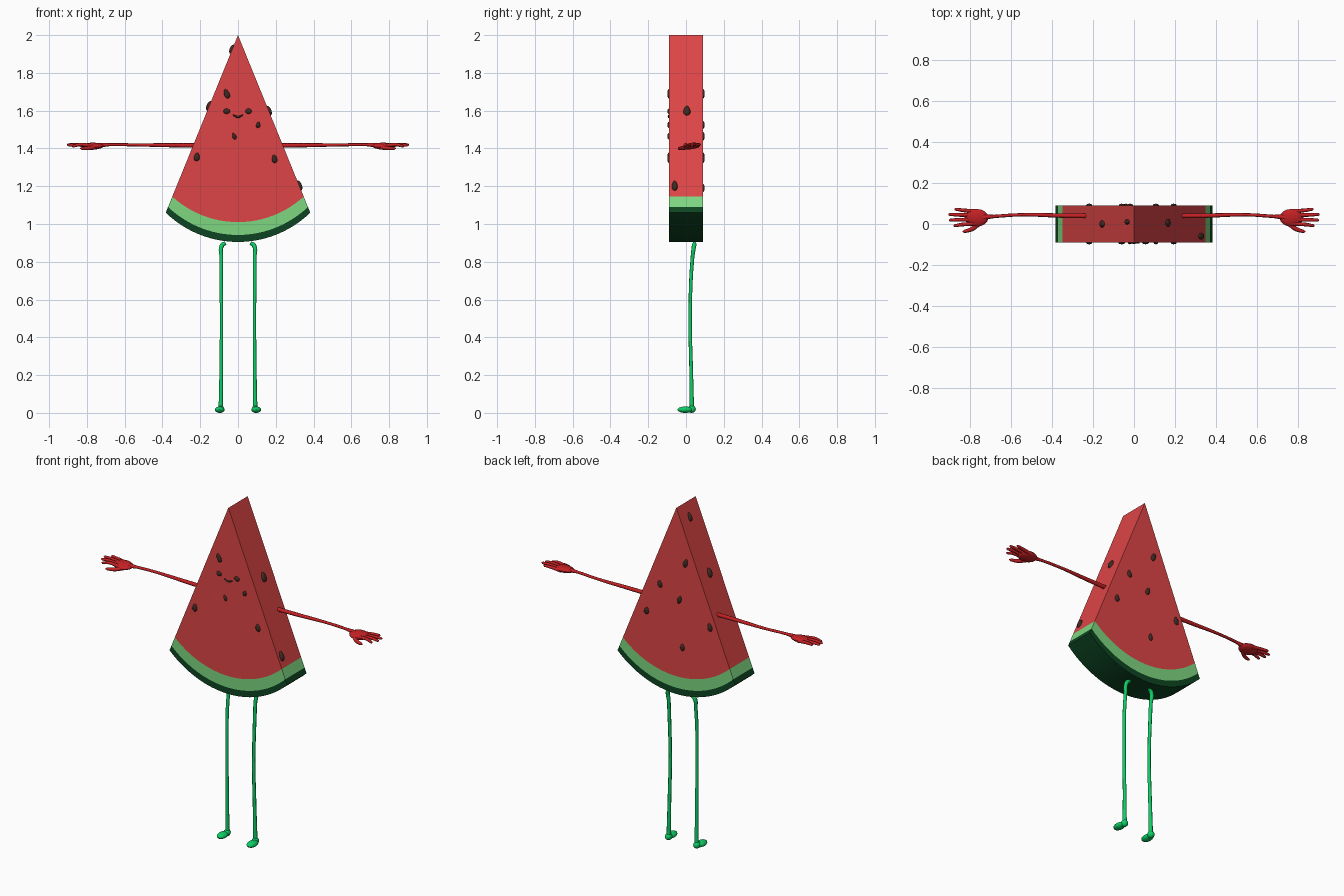
import bpy, bmesh, math
from mathutils import Matrix, Vector

cube = bpy.data.objects.get("Cube")
if cube:
    bpy.data.objects.remove(cube, do_unlink=True)


def material(name, r, g, b):
    m = bpy.data.materials.new(name)
    m.use_nodes = True
    m.diffuse_color = (r, g, b, 1)
    m.node_tree.nodes["Principled BSDF"].inputs["Base Color"].default_value = (r, g, b, 1)
    return m


FLESH = material("flesh red", 0.73, 0.06, 0.062)
ARM = material("arm red", 0.56, 0.015, 0.018)
PALE = material("pale rind green", 0.21, 0.68, 0.22)
DARK = material("dark rind green", 0.004, 0.06, 0.016)
LEG = material("leg green", 0.004, 0.62, 0.13)
SEED = material("seed brown", 0.05, 0.022, 0.016)

HALF_DEPTH = 0.09
SLOPE = 0.407  # half width gained per unit below the tip


def activate(ob):
    bpy.ops.object.select_all(action='DESELECT')
    ob.select_set(True)
    bpy.context.view_layer.objects.active = ob


def finish(name, bm, mat):
    bmesh.ops.recalc_face_normals(bm, faces=bm.faces)
    mesh = bpy.data.meshes.new(name)
    bm.to_mesh(mesh)
    bm.free()
    mesh.materials.append(mat)
    ob = bpy.data.objects.new(name, mesh)
    bpy.context.collection.objects.link(ob)
    activate(ob)
    bpy.ops.object.shade_smooth_by_angle(angle=math.radians(40))
    return ob


def arc(z_mid, z_edge, steps=24):
    """Circular arc sagging to z_mid and meeting the wedge sides at z_edge."""
    half = (2 - z_edge) * SLOPE
    sag = z_edge - z_mid
    radius = (half * half + sag * sag) / (2 * sag)
    span = math.asin(half / radius)
    angles = [span * (2 * i / steps - 1) for i in range(steps + 1)]
    return [(radius * math.sin(a), z_mid + radius * (1 - math.cos(a))) for a in angles]


def prism(name, profile, mat):
    bm = bmesh.new()
    face = bm.faces.new([bm.verts.new((x, -HALF_DEPTH, z)) for x, z in profile])
    new = bmesh.ops.extrude_face_region(bm, geom=[face])["geom"]
    verts = [v for v in new if isinstance(v, bmesh.types.BMVert)]
    bmesh.ops.translate(bm, verts=verts, vec=(0, 2 * HALF_DEPTH, 0))
    return finish(name, bm, mat)


def blob(name, loc, size, mat, rot=None, taper=0.0, segments=16):
    """Ellipsoid with half sizes, optionally narrowed toward its own +z end."""
    bm = bmesh.new()
    bmesh.ops.create_uvsphere(bm, u_segments=segments, v_segments=segments // 2 + 2, radius=1)
    for v in bm.verts:
        k = 1 - taper * v.co.z
        v.co = Vector((v.co.x * k * size[0], v.co.y * size[1], v.co.z * size[2]))
    bm.transform(Matrix.Translation(loc) @ (rot or Matrix()))
    return finish(name, bm, mat)


def tube(name, points, mat, sides=2):
    """Round tube through (x, y, z, radius) points."""
    cu = bpy.data.curves.new(name, 'CURVE')
    cu.dimensions = '3D'
    cu.bevel_depth = 1
    cu.bevel_resolution = sides
    cu.resolution_u = 5
    cu.use_fill_caps = True
    sp = cu.splines.new('BEZIER')
    sp.bezier_points.add(len(points) - 1)
    for bp, (x, y, z, r) in zip(sp.bezier_points, points):
        bp.co = (x, y, z)
        bp.radius = r
        bp.handle_left_type = bp.handle_right_type = 'AUTO'
    cu.materials.append(mat)
    ob = bpy.data.objects.new(name, cu)
    bpy.context.collection.objects.link(ob)
    activate(ob)
    bpy.ops.object.convert(target='MESH')
    ob = bpy.context.object
    bpy.ops.object.shade_smooth_by_angle(angle=math.radians(50))
    return ob


# Wedge: flesh and two rind layers
flesh_arc, pale_arc, dark_arc = arc(1.01, 1.145), arc(0.942, 1.09), arc(0.905, 1.06)
prism("flesh", flesh_arc + [(0, 2)], FLESH)
prism("pale_rind", pale_arc + flesh_arc[::-1], PALE)
prism("dark_rind", dark_arc + pale_arc[::-1], DARK)

# Seeds showing on both broad faces: x, z, half width, half height, tilt
face_seeds = [(-0.06, 1.69, 0.014, 0.026, -20), (-0.02, 1.465, 0.010, 0.018, -20),
              (0.107, 1.525, 0.011, 0.016, 10), (-0.218, 1.355, 0.015, 0.023, 8),
              (0.193, 1.345, 0.014, 0.022, -8)]
for i, (x, z, w, h, tilt) in enumerate(face_seeds):
    rot = Matrix.Rotation(math.radians(tilt), 4, 'Y')
    for side, y in (("front", -HALF_DEPTH), ("back", HALF_DEPTH)):
        grow = 1.3 if side == "back" and h < 0.02 else 1
        blob(f"{side}_seed_{i + 1}", (x, y, z), (w * grow, 0.009, h * grow), SEED, rot, 0.25)
blob("back_seed_low", (-0.04, HALF_DEPTH, 1.19), (0.013, 0.009, 0.021), SEED, None, 0.25)

# Seeds on the slanted sides: side, y, z, half width, half height
side_seeds = [(1, 0.005, 1.6, 0.018, 0.027), (1, -0.06, 1.203, 0.015, 0.028),
              (-1, 0.0, 1.625, 0.017, 0.027), (-1, 0.01, 1.925, 0.012, 0.026)]
for i, (s, y, z, w, h) in enumerate(side_seeds):
    rot = Matrix.Rotation(-s * math.atan(SLOPE), 4, 'Y') @ Matrix.Rotation(math.pi / 2, 4, 'Z')
    blob(f"side_seed_{i + 1}", (s * (2 - z) * SLOPE, y, z), (w, 0.014, h), SEED, rot, 0.25)

# Face: eyes and smile
for side, x in (("left", 0.056), ("right", -0.06)):
    blob(f"{side}_eye", (x, -HALF_DEPTH, 1.597), (0.017, 0.009, 0.014), SEED)
tube("smile", [(-0.026, -0.091, 1.577, 0.003), (0, -0.091, 1.567, 0.006),
               (0.026, -0.091, 1.577, 0.003)], SEED)

# Fingers: base y, tip x, tip y, tip z
fingers = [(0.062, 0.875, 0.072, 1.421), (0.043, 0.905, 0.047, 1.42),
           (0.021, 0.902, 0.019, 1.417), (0.002, 0.88, -0.008, 1.412)]

for side, s in (("left", 1), ("right", -1)):
    # Arm and hand
    tube(f"{side}_arm", [(s * 0.2, 0.04, 1.416, 0.012), (s * 0.35, 0.041, 1.417, 0.011),
                         (s * 0.55, 0.045, 1.419, 0.008), (s * 0.68, 0.037, 1.42, 0.008),
                         (s * 0.74, 0.033, 1.416, 0.014)], ARM)
    blob(f"{side}_palm", (s * 0.768, 0.03, 1.413), (0.058, 0.044, 0.017), ARM,
         Matrix.Rotation(math.radians(8), 4, 'X'))
    for i, (y, tx, ty, tz) in enumerate(fingers):
        tube(f"{side}_finger_{i + 1}",
             [(s * 0.77, y, 1.413, 0.010), (s * (tx - 0.04), (y + ty) / 2, 1.42, 0.009),
              (s * (tx - 0.006), ty, tz, 0.007), (s * tx, ty, tz, 0.003)], ARM)
    tube(f"{side}_thumb", [(s * 0.745, 0.015, 1.408, 0.012), (s * 0.785, -0.022, 1.402, 0.011),
                           (s * 0.825, -0.036, 1.4, 0.008), (s * 0.835, -0.038, 1.4, 0.003)], ARM)

    # Leg with a hooked top, and foot
    tube(f"{side}_leg", [(s * 0.066, 0.045, 0.899, 0.009), (s * 0.084, 0.043, 0.888, 0.012),
                         (s * 0.088, 0.034, 0.82, 0.010), (s * 0.087, 0.022, 0.5, 0.009),
                         (s * 0.089, 0.028, 0.2, 0.010), (s * 0.091, 0.031, 0.02, 0.012)], LEG)
    blob(f"{side}_heel", (s * 0.092, 0.03, 0.02), (0.019, 0.022, 0.02), LEG)
    blob(f"{side}_foot", (s * 0.097, -0.004, 0.017), (0.026, 0.041, 0.017), LEG)
